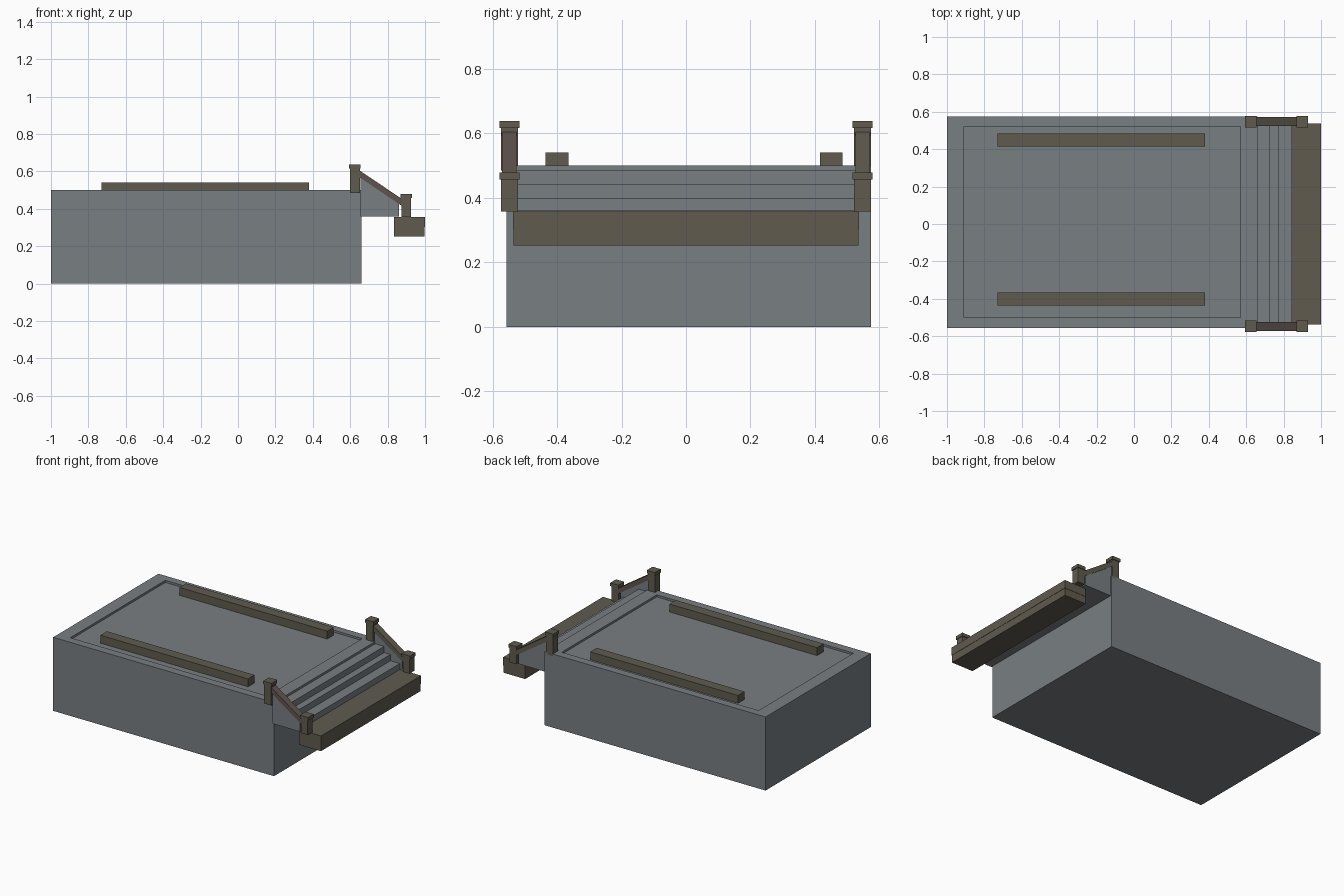
import bpy, bmesh

if "Cube" in bpy.data.objects:
    bpy.data.objects.remove(bpy.data.objects["Cube"])


def material(name, rgb):
    m = bpy.data.materials.new(name)
    m.diffuse_color = (*rgb, 1)
    m.use_nodes = True
    m.node_tree.nodes["Principled BSDF"].inputs["Base Color"].default_value = m.diffuse_color
    return m


STONE = material("grey_stone", (0.19, 0.21, 0.225))
WOOD = material("dark_wood", (0.115, 0.104, 0.078))
RED_WOOD = material("reddish_wood", (0.115, 0.088, 0.074))


def finish(name, bm, mat):
    bmesh.ops.recalc_face_normals(bm, faces=bm.faces)
    me = bpy.data.meshes.new(name)
    bm.to_mesh(me)
    bm.free()
    me.materials.append(mat)
    ob = bpy.data.objects.new(name, me)
    bpy.context.collection.objects.link(ob)
    return ob


def box_mesh(x, y, z):
    bm = bmesh.new()
    bmesh.ops.create_cube(bm, size=1)
    for v in bm.verts:
        v.co = [r[0] if c < 0 else r[1] for c, r in zip(v.co, (x, y, z))]
    return bm


def box(name, x, y, z, mat):
    return finish(name, box_mesh(x, y, z), mat)


def prism(name, profile, y, mat):
    """Extrude an (x, z) profile between two y values."""
    bm = bmesh.new()
    face = bm.faces.new([bm.verts.new((px, y[0], pz)) for px, pz in profile])
    ext = bmesh.ops.extrude_face_region(bm, geom=[face])
    for v in ext["geom"]:
        if isinstance(v, bmesh.types.BMVert):
            v.co.y = y[1]
    return finish(name, bm, mat)


# Main block with a shallow sunken floor
bm = box_mesh((-1, 0.66), (-0.556, 0.574), (0, 0.5))
bm.normal_update()
top = max(bm.faces, key=lambda f: f.calc_center_median().z)
bmesh.ops.inset_region(bm, faces=[top], thickness=0.05)
for v in top.verts:
    v.co.x = -0.91 if v.co.x < -0.2 else 0.57
    v.co.y = -0.5 if v.co.y < 0 else 0.52
ext = bmesh.ops.extrude_face_region(bm, geom=[top])
for v in ext["geom"]:
    if isinstance(v, bmesh.types.BMVert):
        v.co.z -= 0.014
if top.is_valid:
    bmesh.ops.delete(bm, geom=[top], context='FACES_ONLY')
finish("platform_block", bm, STONE)

# Long beams lying on the floor
for name, y in (("front_beam", (-0.435, -0.365)), ("back_beam", (0.415, 0.485))):
    box(name, (-0.73, 0.38), y, (0.486, 0.54), WOOD)

# Steps going down to the landing
prism("steps", [(0.655, 0.36), (0.655, 0.485), (0.728, 0.485), (0.728, 0.443),
                (0.775, 0.443), (0.775, 0.4), (0.845, 0.4), (0.845, 0.36)],
      (-0.532, 0.532), STONE)

# Landing made of two stacked timbers
box("landing_lower", (0.835, 0.998), (-0.535, 0.535), (0.252, 0.302), WOOD)
box("landing_upper", (0.835, 1.0), (-0.537, 0.537), (0.302, 0.357), WOOD)


# Balustrades on both sides
def span(side, a, b):
    return tuple(sorted((side * a, side * b)))


for label, s, rail_mat in (("front", -1, RED_WOOD), ("back", 1, WOOD)):
    for end, xc, z0, z1 in (("upper", 0.625, 0.485, 0.638), ("lower", 0.9, 0.357, 0.479)):
        box(f"{label}_{end}_post", (xc - 0.026, xc + 0.026), span(s, 0.521, 0.574),
            (z0, z1 - 0.02), WOOD)
        box(f"{label}_{end}_post_cap", (xc - 0.031, xc + 0.031), span(s, 0.516, 0.578),
            (z1 - 0.022, z1), WOOD)
    prism(f"{label}_rail", [(0.64, 0.575), (0.64, 0.612), (0.885, 0.447), (0.885, 0.41)],
          span(s, 0.525, 0.571), rail_mat)
    prism(f"{label}_side_panel", [(0.655, 0.36), (0.655, 0.57), (0.862, 0.43), (0.862, 0.36)],
          span(s, 0.53, 0.566), STONE)
